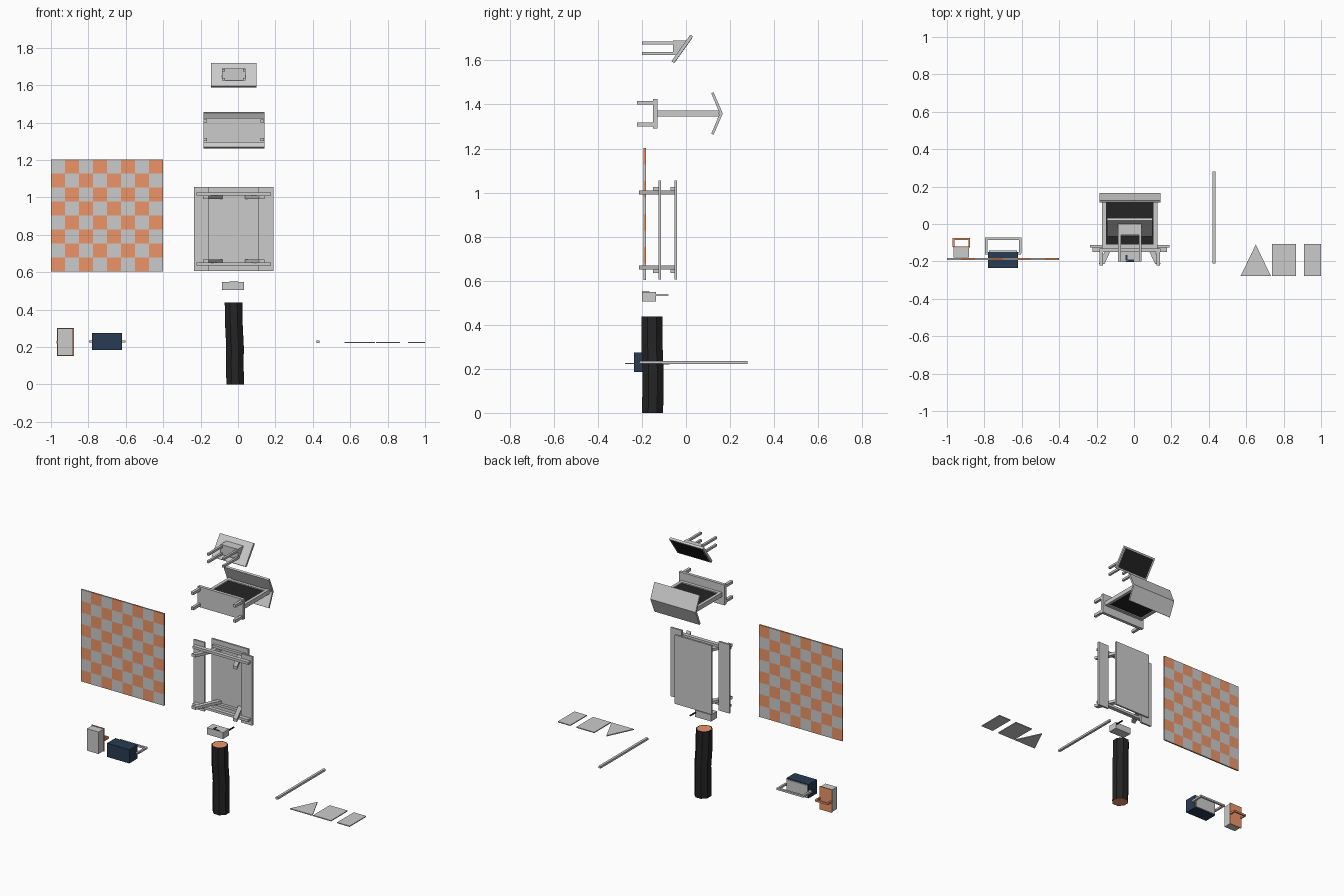
import bpy, bmesh, math
from mathutils import Vector

if "Cube" in bpy.data.objects:
    bpy.data.objects.remove(bpy.data.objects["Cube"])


def mat(name, rgb):
    m = bpy.data.materials.new(name)
    m.diffuse_color = (*rgb, 1)
    m.use_nodes = True
    m.node_tree.nodes["Principled BSDF"].inputs["Base Color"].default_value = m.diffuse_color
    return m


ORANGE = mat("orange", (0.85, 0.3, 0.14))
NAVY = mat("navy", (0.022, 0.045, 0.085))
BLACK = mat("black", (0.018, 0.018, 0.018))


def finish(name, bm, *mats):
    bmesh.ops.recalc_face_normals(bm, faces=bm.faces[:])
    me = bpy.data.meshes.new(name)
    bm.to_mesh(me)
    bm.free()
    for m in mats:
        me.materials.append(m)
    ob = bpy.data.objects.new(name, me)
    bpy.context.collection.objects.link(ob)
    return ob


def prism(name, pts, axis, a, b, *mats):
    """Extrude a closed 2D profile along an axis (0=x: yz, 1=y: xz, 2=z: xy)."""
    bm = bmesh.new()

    def place(p, d):
        c = list(p)
        c.insert(axis, d)
        return bm.verts.new(c)
    f = bm.faces.new([place(p, a) for p in pts])
    ext = bmesh.ops.extrude_face_region(bm, geom=[f])
    vec = Vector((0, 0, 0))
    vec[axis] = b - a
    bmesh.ops.translate(bm, verts=[v for v in ext["geom"] if isinstance(v, bmesh.types.BMVert)], vec=vec)
    return finish(name, bm, *mats)


def box(name, x, y, z, *mats):
    return prism(name, [(x[0], y[0]), (x[1], y[0]), (x[1], y[1]), (x[0], y[1])], 2, z[0], z[1], *mats)


def strip(p, q, w):
    """Rectangle profile of width w along p-q."""
    p, q = Vector(p), Vector(q)
    n = (q - p).orthogonal().normalized() * w / 2
    return [tuple(v) for v in (p + n, q + n, q - n, p - n)]


CX = -0.0225  # shared centre line of the middle column

# checkered blanket
bm = bmesh.new()
N, S = 8, 0.6 / 8
grid = [[bm.verts.new((-1 + i * S, -0.187, 0.603 + j * S)) for j in range(N + 1)] for i in range(N + 1)]
for i in range(N):
    for j in range(N):
        f = bm.faces.new((grid[i][j], grid[i + 1][j], grid[i + 1][j + 1], grid[i][j + 1]))
        f.material_index = 1 if (i + j) % 2 == 0 else 0
blanket = finish("picnic_blanket", bm, mat("pale_grey", (0.8, 0.8, 0.8)), ORANGE)
sol = blanket.modifiers.new("thickness", 'SOLIDIFY')
sol.thickness = 0.01
sol.offset = 0

# picnic table lying on its back (table up = +y)
for k in range(3):
    x0 = CX - 0.1325 + k * 0.0885
    box(f"table_board_{k}", (x0, x0 + 0.088), (-0.052, -0.04), (0.606, 1.055))
for s in (-1, 1):
    xs = sorted((CX + s * 0.1325, CX + s * 0.2125))
    box("table_bench", xs, (-0.125, -0.113), (0.606, 1.055))
    zc = 0.83 + s * 0.171
    zb = 0.83 + s * 0.187
    box("bench_beam", (CX - 0.2, CX + 0.2), (-0.15, -0.125), (zb - 0.008, zb + 0.008))
    box("top_beam", (CX - 0.115, CX + 0.115), (-0.07, -0.052), (zb - 0.008, zb + 0.008))
    for t in (-1, 1):
        leg = [(CX + t * 0.165, -0.213), (CX + t * 0.135, -0.213),
               (CX + t * 0.06, -0.052), (CX + t * 0.09, -0.052)]
        prism("table_leg", leg, 2, zc - 0.009, zc + 0.009)

# roofed notice board lying on its back
box("board_base", (CX - 0.163, CX + 0.163), (-0.15, -0.13), (1.292, 1.425))
for sx in (-1, 1):
    for z in (1.309, 1.408):
        x = CX + sx * 0.152
        box("base_foot", (x - 0.009, x + 0.009), (-0.223, -0.15), (z - 0.009, z + 0.009))
    x = CX + sx * 0.138
    box("board_post", (x - 0.01, x + 0.01), (-0.13, 0.15), (1.345, 1.373))
    prism("roof_plate", [(0.153, 1.359), (0.167, 1.359), (0.125, 1.359 + sx * 0.097),
                         (0.115, 1.359 + sx * 0.091)], 0, CX - 0.163, CX + 0.163)
for y in (-0.12, 0.13):
    box("board_rail", (CX - 0.13, CX + 0.13), (y - 0.01, y + 0.01), (1.345, 1.373))
box("board_panel", (CX - 0.13, CX + 0.13), (-0.115, 0.125), (1.352, 1.366), BLACK)

# slanted sign on four legs
lo, hi = Vector((-0.06, 1.592)), Vector((0.026, 1.713))
d = (hi - lo).normalized()
n = Vector((d.y, -d.x))
prism("sign_plate", strip(lo, hi, 0.015), 0, CX - 0.122, CX + 0.122)
prism("sign_face", strip(lo + d * 0.01 + n * 0.0075, hi - d * 0.01 + n * 0.0075, 0.002),
      0, CX - 0.111, CX + 0.111, BLACK)
prism("sign_wedge", [(-0.058, 1.624), (-0.04, 1.624), (0.007, 1.69), (-0.058, 1.69)], 0, CX - 0.062, CX + 0.062)
for sx in (-1, 1):
    for z in (1.631, 1.679):
        x = CX + sx * 0.055
        box("sign_leg", (x - 0.007, x + 0.007), (-0.2, -0.055), (z - 0.007, z + 0.007))

# small box with thin rod
box("small_box", (-0.085, 0.032), (-0.2, -0.137), (0.505, 0.548))
box("box_rod", (0.022, 0.03), (-0.14, -0.08), (0.532, 0.538), BLACK)
box("box_latch", (-0.045, -0.035), (-0.195, -0.165), (0.547, 0.551), NAVY)
box("box_latch_foot", (-0.035, 0.0), (-0.199, -0.19), (0.547, 0.551), NAVY)

# charred log, slightly bent, with cut ends
bm = bmesh.new()
rings = []
for x, y, z in ((-0.015, -0.152, 0), (-0.017, -0.15, 0.1), (-0.016, -0.15, 0.2),
                (-0.022, -0.155, 0.32), (-0.024, -0.154, 0.437)):
    rings.append([bm.verts.new((x + 0.051 * math.cos(math.radians(22.5 + 45 * k)),
                                y + 0.052 * math.sin(math.radians(22.5 + 45 * k)), z)) for k in range(8)])
for a, b in zip(rings, rings[1:]):
    for k in range(8):
        bm.faces.new((a[k], a[(k + 1) % 8], b[(k + 1) % 8], b[k]))
bm.faces.new(rings[0]).material_index = 1
bm.faces.new(rings[-1]).material_index = 1
# orange core inside the dark bark rim
for f in [f for f in bm.faces if f.material_index == 1]:
    r = bmesh.ops.inset_region(bm, faces=[f], thickness=0.007)
    for g in r["faces"]:
        g.material_index = 0
finish("log", bm, BLACK, ORANGE)

# stick
box("stick", (0.42, 0.436), (-0.212, 0.28), (0.222, 0.235))

# flat snack pieces
Z = (0.221, 0.227)
prism("flat_triangle", [(0.57, -0.278), (0.732, -0.278), (0.651, -0.11)], 2, *Z)
box("flat_square", (0.737, 0.866), (-0.278, -0.107), Z)
box("flat_half", (0.91, 1.0), (-0.278, -0.107), Z)


def handle(name, x, y, w, z, *mats):
    box(name + "_left", (x[0], x[0] + w), y, z, *mats)
    box(name + "_right", (x[1] - w, x[1]), y, z, *mats)
    box(name + "_bar", (x[0] + w, x[1] - w), (y[1] - w, y[1]), z, *mats)


# basket with orange lid and handle
box("basket", (-0.965, -0.882), (-0.178, -0.126), (0.155, 0.298))
box("basket_lid", (-0.969, -0.878), (-0.126, -0.12), (0.152, 0.302), ORANGE)
handle("basket_handle", (-0.971, -0.876), (-0.122, -0.076), 0.01, (0.219, 0.231), ORANGE)

# cooler with grey lid and handle
box("cooler", (-0.78, -0.62), (-0.235, -0.15), (0.185, 0.275), NAVY)
box("cooler_lid", (-0.775, -0.625), (-0.15, -0.143), (0.19, 0.27))
handle("cooler_handle", (-0.797, -0.602), (-0.157, -0.072), 0.013, (0.223, 0.235))
for x in (-0.7885, -0.6115):
    box("cooler_pivot", (x - 0.0085, x + 0.0085), (-0.163, -0.15), (0.223, 0.235))
